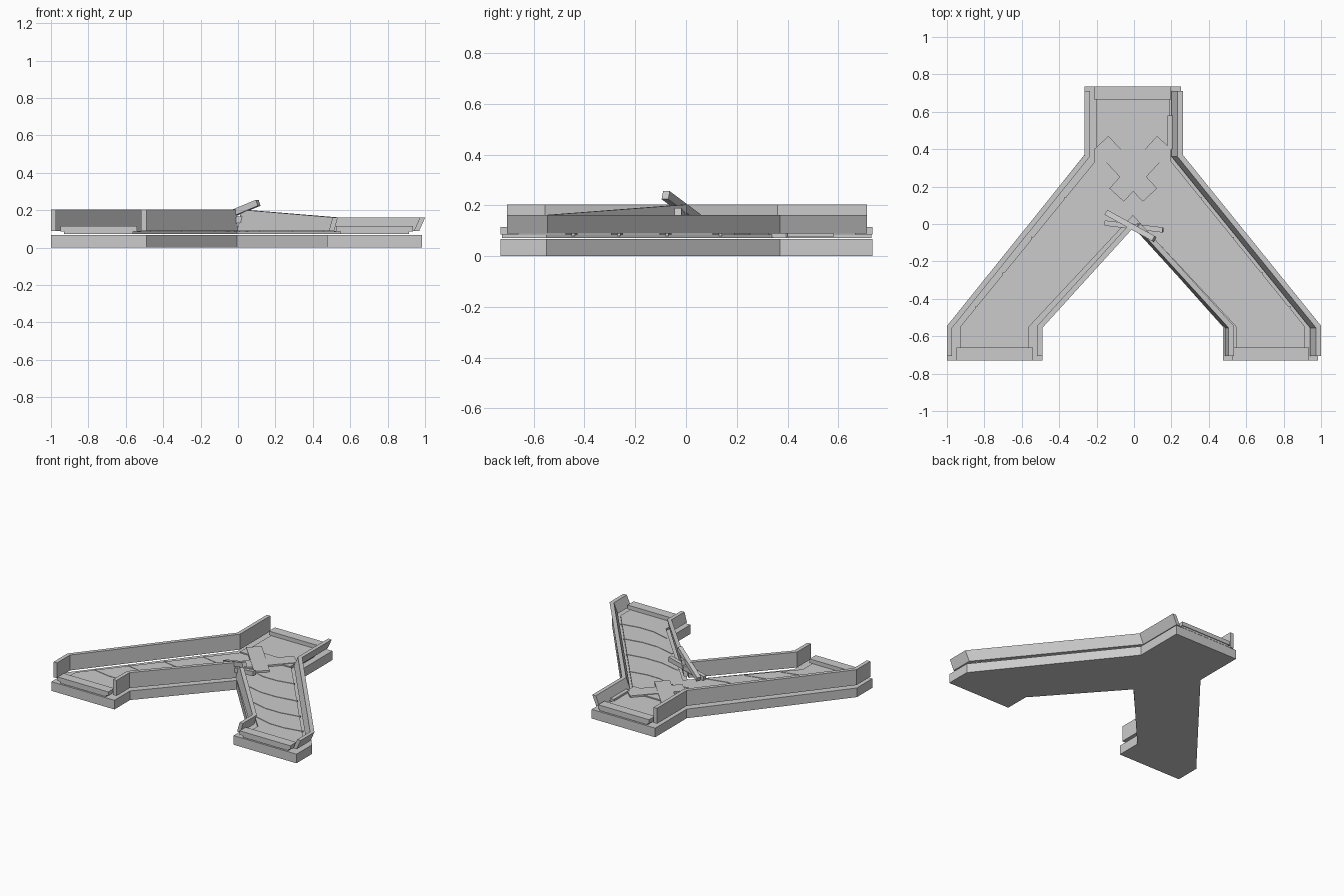
import bpy, math
from mathutils import Vector

if "Cube" in bpy.data.objects:
    bpy.data.objects.remove(bpy.data.objects["Cube"])


def mesh_object(name, verts, faces):
    me = bpy.data.meshes.new(name)
    me.from_pydata(verts, [], faces)
    me.validate()
    ob = bpy.data.objects.new(name, me)
    bpy.context.collection.objects.link(ob)
    return ob


def prism(name, pts, z0, z1):
    # counter-clockwise outline extruded upward
    n = len(pts)
    if sum(pts[i][0] * pts[(i + 1) % n][1] - pts[(i + 1) % n][0] * pts[i][1] for i in range(n)) < 0:
        pts = pts[::-1]
    verts = [(x, y, z0) for x, y in pts] + [(x, y, z1) for x, y in pts]
    faces = [tuple(reversed(range(n))), tuple(range(n, 2 * n))]
    faces += [(i, (i + 1) % n, n + (i + 1) % n, n + i) for i in range(n)]
    return mesh_object(name, verts, faces)


def slab(name, x0, x1, y0, y1, z0, z1):
    return prism(name, [(x0, y0), (x1, y0), (x1, y1), (x0, y1)], z0, z1)


def wall(name, path, tops, lean=0.0, thick=0.028, z0=0.09):
    # mitred wall along a path, with a top height per point and sideways lean
    p = [Vector(q) for q in path]
    verts = []
    for i, q in enumerate(p):
        dirs = []
        if i > 0:
            dirs.append((q - p[i - 1]).normalized())
        if i < len(p) - 1:
            dirs.append((p[i + 1] - q).normalized())
        t = sum(dirs, Vector((0, 0))).normalized()
        off = Vector((-t.y, t.x)) * (thick / 2 / t.dot(dirs[0]))
        a, b, h = q + off, q - off, tops[i]
        verts += [(a.x, a.y, z0), (b.x, b.y, z0), (b.x + lean, b.y, h), (a.x + lean, a.y, h)]
    faces = [(0, 1, 2, 3)]
    for i in range(len(p) - 1):
        for k in range(4):
            m = (k + 1) % 4
            faces.append((4 * i + k, 4 * i + 4 + k, 4 * i + 4 + m, 4 * i + m))
    e = 4 * (len(p) - 1)
    faces.append((e + 3, e + 2, e + 1, e))
    return mesh_object(name, verts, faces)


def bar(name, a, b, w, h):
    a, b = Vector(a), Vector(b)
    bpy.ops.mesh.primitive_cube_add(size=1, location=(a + b) / 2)
    ob = bpy.context.object
    ob.name = name
    ob.scale = ((b - a).length, w, h)
    ob.rotation_euler = (b - a).to_track_quat('X', 'Z').to_euler()
    return ob


# forked base slab
prism("base", [(-0.265, 0.735), (-0.265, 0.37), (-1, -0.55), (-1, -0.73), (-0.49, -0.73),
               (-0.49, -0.55), (-0.005, -0.01), (0.475, -0.55), (0.475, -0.73),
               (0.985, -0.73), (0.985, -0.55), (0.25, 0.37), (0.25, 0.735)], 0, 0.067)

# inset floor panel
prism("floor", [(-0.2, 0.73), (-0.2, 0.345), (-0.93, -0.55), (-0.93, -0.725), (-0.562, -0.725),
                (-0.562, -0.55), (-0.006, 0.045), (0.547, -0.55), (0.547, -0.725),
                (0.915, -0.725), (0.915, -0.55), (0.19, 0.345), (0.19, 0.73)], 0.072, 0.086)

# side walls: left upright, right low and leaning outward
wall("left_outer_wall", [(-0.25, 0.712), (-0.25, 0.365), (-0.986, -0.55), (-0.986, -0.705)], [0.203] * 4)
wall("left_inner_wall", [(-0.504, -0.705), (-0.504, -0.55), (-0.012, -0.008)], [0.203] * 3)
wall("right_outer_wall", [(0.215, 0.712), (0.215, 0.365), (0.955, -0.55), (0.955, -0.705)],
     [0.162] * 4, lean=0.032)
wall("right_inner_wall", [(0.5, -0.705), (0.5, -0.55), (0.006, -0.008)], [0.162, 0.162, 0.203], lean=0.02)

# raised end and junction strips
slab("left_end_strip", -0.95, -0.54, -0.73, -0.66, 0.086, 0.115)
slab("right_end_strip", 0.525, 0.935, -0.73, -0.66, 0.086, 0.115)
slab("back_end_strip", -0.215, 0.197, 0.665, 0.735, 0.086, 0.115)
slab("junction_strip", -0.212, 0.195, 0.325, 0.4, 0.074, 0.094)
slab("side_block", 0.178, 0.215, 0.4, 0.58, 0.075, 0.1)

# crossed planks at the junction
bar("cross_plank_a", (-0.175, 0.435, 0.088), (0.085, 0.155, 0.088), 0.105, 0.022)
bar("cross_plank_b", (0.162, 0.435, 0.087), (-0.093, 0.155, 0.087), 0.105, 0.022)

# shallow chevron seams across each arm
for side, s in (("left", 1), ("right", -1)):
    for i, y in enumerate((0.13, -0.08, -0.27, -0.45)):
        xo = -0.2 + (y - 0.345) * 0.816
        xi = min(-0.02, -0.562 + (y + 0.55) * 0.934)
        xs = [xo, xo + (xi - xo) * 0.35, xo + (xi - xo) * 0.65, xi]
        ys = [y, y - 0.025, y - 0.025, y + 0.01]
        pts = [(s * (x + 0.006) - 0.006, v) for x, v in zip(xs, ys)]
        pts += [(s * (x + 0.006) - 0.006, v + 0.012) for x, v in reversed(list(zip(xs, ys)))]
        prism(f"{side}_seam_{i}", pts, 0.08, 0.089)

# two tilted sticks wedged over the fork
bar("upper_stick", (-0.145, 0.06, 0.135), (0.108, -0.08, 0.24), 0.03, 0.034)
bar("lower_stick", (-0.155, 0.005, 0.125), (0.155, -0.032, 0.172), 0.028, 0.034)
